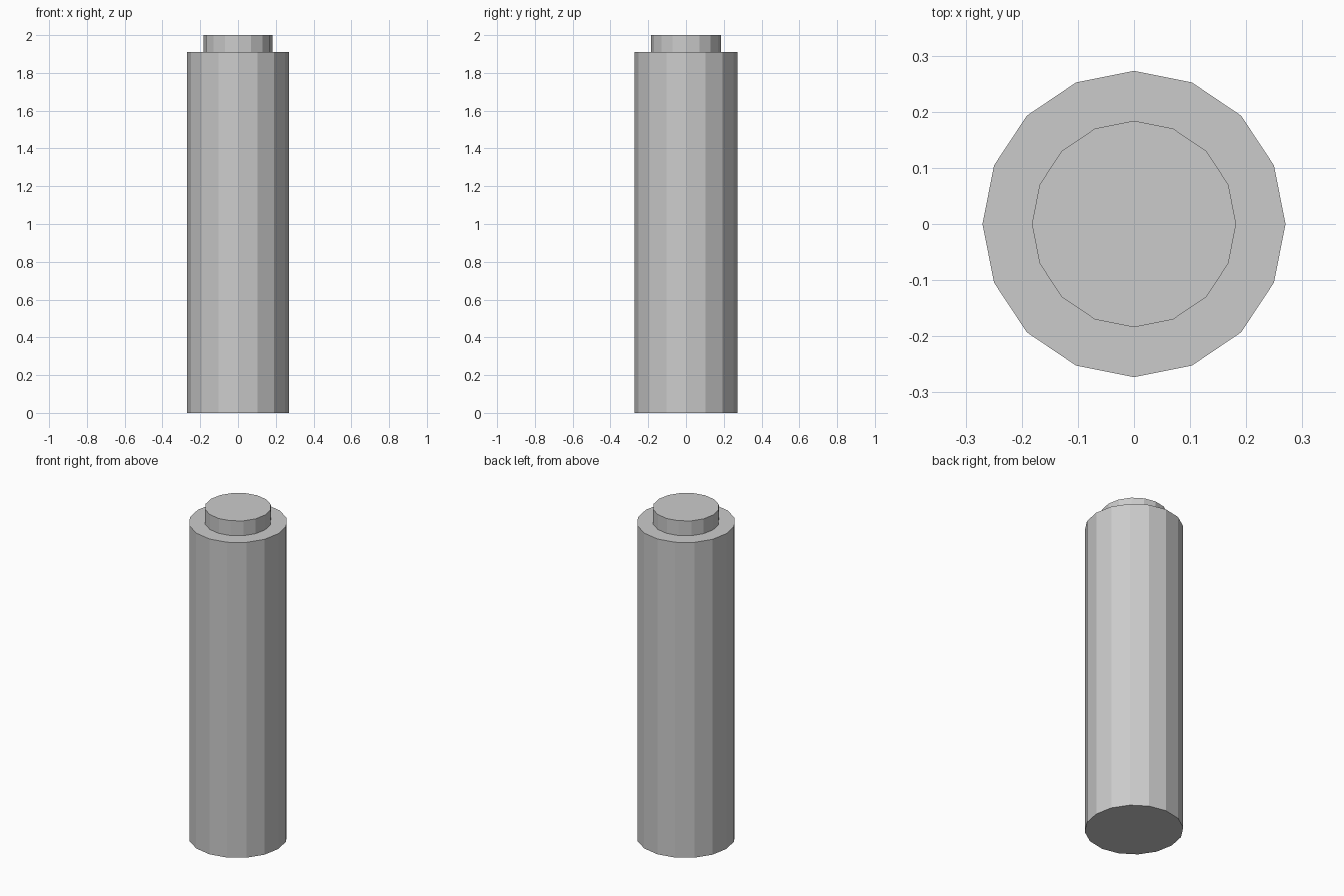
import bpy

if "Cube" in bpy.data.objects:
    bpy.data.objects.remove(bpy.data.objects["Cube"])

SIDES = 16
Y_STRETCH = 0.273 / 0.27


def cylinder(name, radius, z0, z1):
    """Flat-shaded, slightly oval 16-sided prism from z0 to z1, vertex on the x axis."""
    bpy.ops.mesh.primitive_cylinder_add(
        vertices=SIDES, radius=radius, depth=z1 - z0, location=(0, 0, (z0 + z1) / 2))
    obj = bpy.context.object
    obj.name = name
    obj.scale.y = Y_STRETCH
    bpy.ops.object.transform_apply(location=False, rotation=False, scale=True)
    return obj


# Main column
body = cylinder("body", 0.27, 0.0, 1.91)

# Narrow raised disc on top
cap = cylinder("top_cap", 0.182, 1.91, 2.0)
